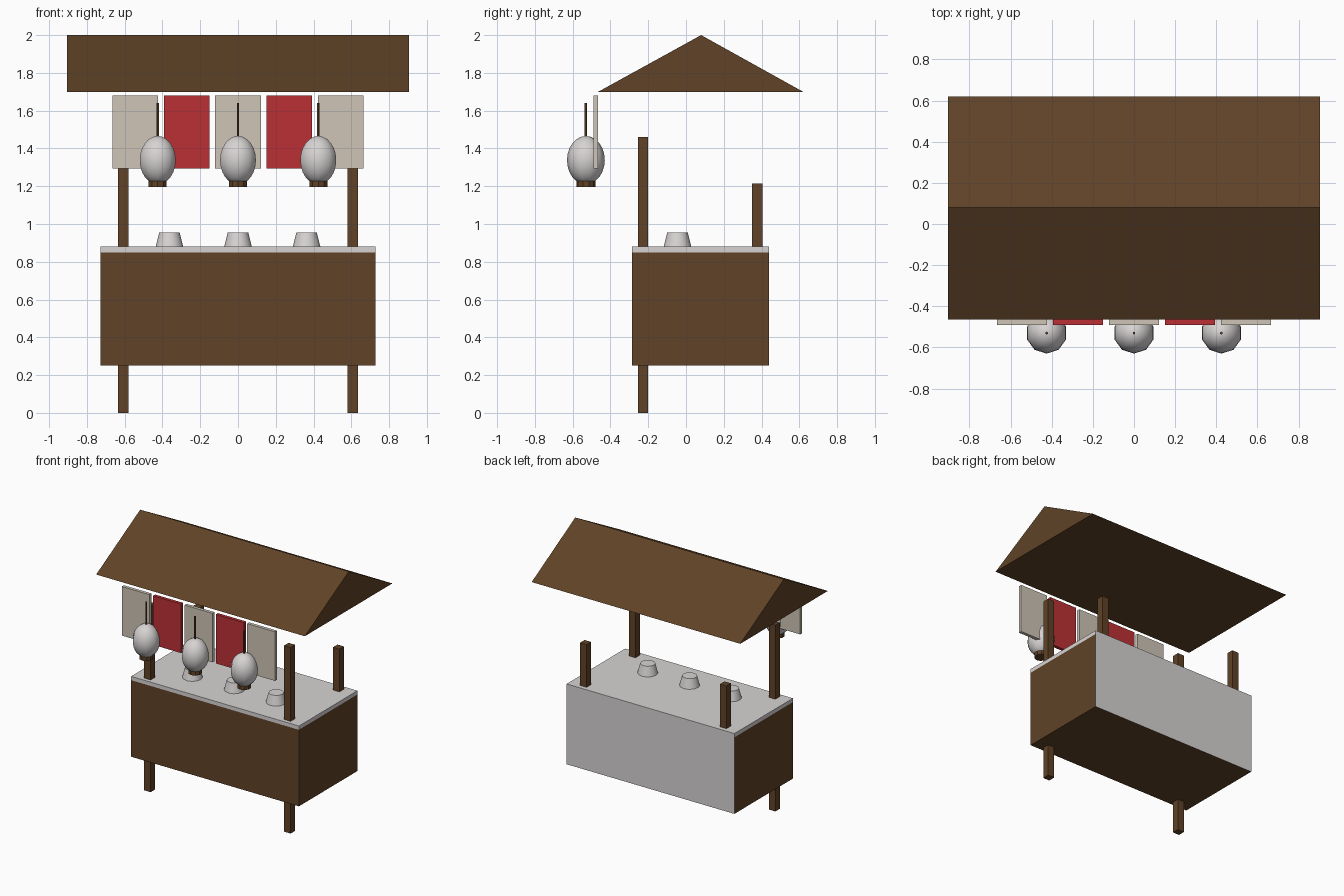
import bpy, bmesh, math

old = bpy.data.objects.get("Cube")
if old:
    bpy.data.objects.remove(old, do_unlink=True)


def material(name, rgb):
    m = bpy.data.materials.new(name)
    m.use_nodes = True
    m.diffuse_color = (*rgb, 1)
    m.node_tree.nodes["Principled BSDF"].inputs["Base Color"].default_value = (*rgb, 1)
    return m


wood = material("dark wood", (0.115, 0.055, 0.02))
white = material("off white", (0.68, 0.65, 0.65))
cream = material("cream cloth", (0.62, 0.56, 0.47))
red = material("red cloth", (0.5, 0.03, 0.035))


def finish(name, bm, *mats):
    bmesh.ops.recalc_face_normals(bm, faces=bm.faces)
    mesh = bpy.data.meshes.new(name)
    bm.to_mesh(mesh)
    bm.free()
    for m in mats:
        mesh.materials.append(m)
    ob = bpy.data.objects.new(name, mesh)
    bpy.context.collection.objects.link(ob)
    return ob


def box(name, x, y, z, *mats):
    """Box from (min, max) pairs on each axis."""
    bm = bmesh.new()
    bmesh.ops.create_cube(bm, size=1)
    for v in bm.verts:
        v.co = [r[0] if c < 0 else r[1] for c, r in zip(v.co, (x, y, z))]
    return finish(name, bm, *mats)


def cone(name, x, y, z, r_low, r_high, sides, mat):
    bm = bmesh.new()
    bmesh.ops.create_cone(bm, cap_ends=True, segments=sides, radius1=r_low,
                          radius2=r_high, depth=z[1] - z[0])
    bmesh.ops.translate(bm, verts=bm.verts, vec=(x, y, sum(z) / 2))
    return finish(name, bm, mat)


def smooth(ob, degrees):
    bpy.ops.object.select_all(action="DESELECT")
    ob.select_set(True)
    bpy.context.view_layer.objects.active = ob
    bpy.ops.object.shade_smooth_by_angle(angle=math.radians(degrees))


# Gabled roof: triangular profile extruded along x
bm = bmesh.new()
profile = [(-0.465, 1.7), (0.62, 1.7), (0.08, 2.0)]
gable = bm.faces.new([bm.verts.new((-0.905, y, z)) for y, z in profile])
ext = bmesh.ops.extrude_face_region(bm, geom=[gable], use_keep_orig=True)
bmesh.ops.translate(bm, vec=(1.81, 0, 0),
                    verts=[g for g in ext["geom"] if isinstance(g, bmesh.types.BMVert)])
finish("roof", bm, wood)

# Cart body with a white back, and the counter slab on top
body = box("cart_body", (-0.728, 0.728), (-0.285, 0.44), (0.25, 0.85), wood, white)
for face in body.data.polygons:
    face.material_index = int(face.normal.y > 0.5)
box("counter_top", (-0.728, 0.728), (-0.285, 0.44), (0.85, 0.88), white)

# Front legs run through the counter; the short back posts stand on it
for side, s in (("left", 1), ("right", -1)):
    x = (s * 0.607 - 0.028, s * 0.607 + 0.028)
    box("front_post_" + side, x, (-0.255, -0.2), (0, 1.46), wood)
    box("back_post_" + side, x, (0.35, 0.406), (0.84, 1.215), wood)

# Hanging cloth panels in alternating colours
for i in range(5):
    x = (i - 2) * 0.272
    box(f"cloth_panel_{i + 1}", (x - 0.121, x + 0.121), (-0.49, -0.465),
        (1.295, 1.68), red if i % 2 else cream)

for i in (-1, 0, 1):
    # Lantern: stretched globe, cord and base ring
    x, y = i * 0.425, -0.53
    bm = bmesh.new()
    bmesh.ops.create_uvsphere(bm, u_segments=10, v_segments=12, radius=1)
    bmesh.ops.scale(bm, verts=bm.verts, vec=(0.1, 0.1, 0.128))
    bmesh.ops.translate(bm, verts=bm.verts, vec=(x, y, 1.338))
    smooth(finish(f"lantern_globe_{i + 2}", bm, white), 60)
    cone(f"lantern_cord_{i + 2}", x, y, (1.45, 1.64), 0.007, 0.007, 6, wood)
    cone(f"lantern_base_{i + 2}", x, y, (1.197, 1.24), 0.05, 0.05, 10, wood)
    # Upturned cup on the counter
    smooth(cone(f"cup_{i + 2}", i * 0.363, -0.045, (0.88, 0.955), 0.073, 0.054, 12, white), 40)
